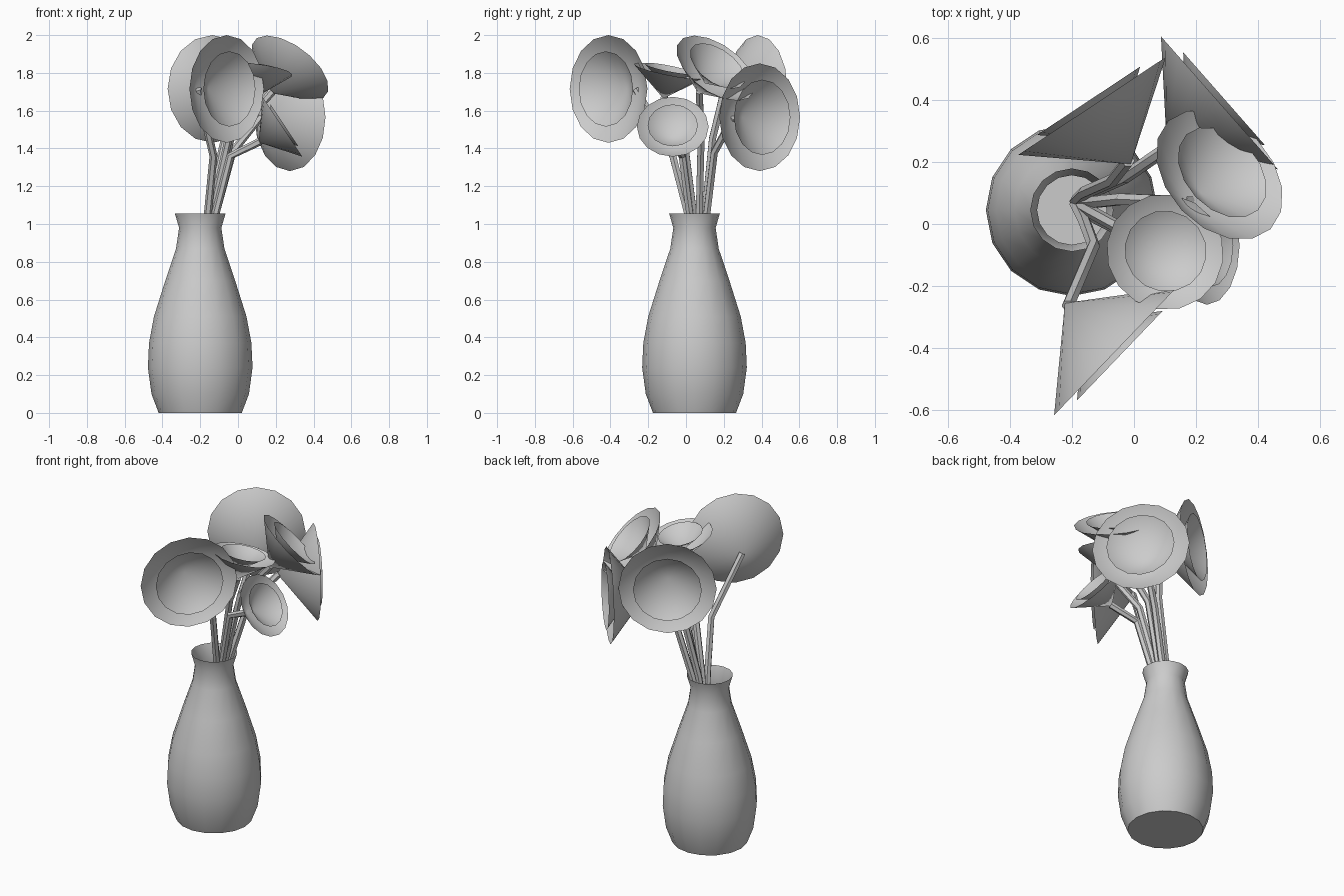
import bpy, bmesh, math
from mathutils import Vector

if "Cube" in bpy.data.objects:
    bpy.data.objects.remove(bpy.data.objects["Cube"])


def finish(name, bm):
    bmesh.ops.remove_doubles(bm, verts=bm.verts, dist=1e-5)
    me = bpy.data.meshes.new(name)
    bm.to_mesh(me)
    bm.free()
    ob = bpy.data.objects.new(name, me)
    bpy.context.collection.objects.link(ob)
    bpy.ops.object.select_all(action='DESELECT')
    ob.select_set(True)
    bpy.context.view_layer.objects.active = ob
    bpy.ops.object.shade_smooth_by_angle(angle=math.radians(35))
    return ob


def lathe(name, profile, sides=16):
    # Spin an (r, z) profile around z
    bm = bmesh.new()
    rings = []
    for r, z in profile:
        if r == 0:
            rings.append([bm.verts.new((0, 0, z))] * sides)
        else:
            rings.append([bm.verts.new((r * math.cos(2 * math.pi * i / sides),
                                        r * math.sin(2 * math.pi * i / sides), z))
                          for i in range(sides)])
    for a, b in zip(rings, rings[1:]):
        for i in range(sides):
            j = (i + 1) % sides
            bm.faces.new(list(dict.fromkeys((a[i], a[j], b[j], b[i]))))
    return finish(name, bm)


def tube(name, pts, r=0.021, sides=6):
    # Sweep a thin polygon section along the path
    bm = bmesh.new()
    pts = [Vector(p) for p in pts]
    rings = []
    for k, p in enumerate(pts):
        d = (pts[min(k + 1, len(pts) - 1)] - pts[max(k - 1, 0)]).normalized()
        u = d.cross(Vector((0, 1, 0))).normalized()
        v = d.cross(u)
        rings.append([bm.verts.new(p + r * (u * math.cos(2 * math.pi * i / sides)
                                            + v * math.sin(2 * math.pi * i / sides)))
                      for i in range(sides)])
    for a, b in zip(rings, rings[1:]):
        for i in range(sides):
            j = (i + 1) % sides
            bm.faces.new((a[i], a[j], b[j], b[i]))
    bm.faces.new(rings[0][::-1])
    bm.faces.new(rings[-1])
    return finish(name, bm)


# Vase, open at the top
vase = lathe("vase", [(0, 0), (0.22, 0), (0.258, 0.1), (0.277, 0.24), (0.271, 0.37),
                      (0.245, 0.51), (0.185, 0.7), (0.128, 0.87), (0.112, 0.98),
                      (0.134, 1.055)])
vase.location = (-0.2, 0.045, 0)

# Flowers: rim centre, facing direction, rim radius, stem start and bend
flowers = [
    ((-0.135, 0.38, 1.715), (-0.55, 0.83, 0), 0.285, (-0.16, 0.10, 1.05), (-0.07, 0.14, 1.45)),
    ((0.275, 0.39, 1.565), (0.75, 0.66, 0), 0.285, (-0.12, 0.11, 1.05), (-0.03, 0.15, 1.38)),
    ((-0.06, -0.41, 1.715), (0.72, -0.69, 0), 0.285, (-0.16, 0.01, 1.05), (-0.13, -0.07, 1.36)),
    ((0.235, -0.07, 1.515), (0.83, 0, 0.55), 0.19, (-0.12, 0.02, 1.05), (-0.04, -0.02, 1.36)),
    ((0.1, -0.09, 1.81), (0.12, 0.2, 1), 0.19, (-0.14, 0.04, 1.05), (-0.05, -0.01, 1.45)),
    ((0.275, 0.158, 1.825), (0.52, 0.49, 0.69), 0.24, (-0.13, 0.07, 1.05), (-0.04, 0.08, 1.45)),
]
for n, (centre, facing, rad, start, bend) in enumerate(flowers, 1):
    centre, d = Vector(centre), Vector(facing).normalized()
    rot = d.to_track_quat('Z', 'Y').to_euler()
    # Outer petal cone and nested smaller cone
    for part, s, lift in (("outer_petal", 1, 0), ("inner_petal", 0.7, 0.07 * rad)):
        cone = lathe(f"{part}_{n}", [(0, -0.79 * rad * s), (rad * s, 0)])
        cone.location = centre + d * lift
        cone.rotation_euler = rot
    # Bent stem rising out of the vase
    apex = centre - d * 0.74 * rad
    s = Vector(start)
    foot = s.lerp(Vector((-0.19, 0.07, 0.75)), 0.9)
    tube(f"stem_{n}", [foot, s, bend, apex])
